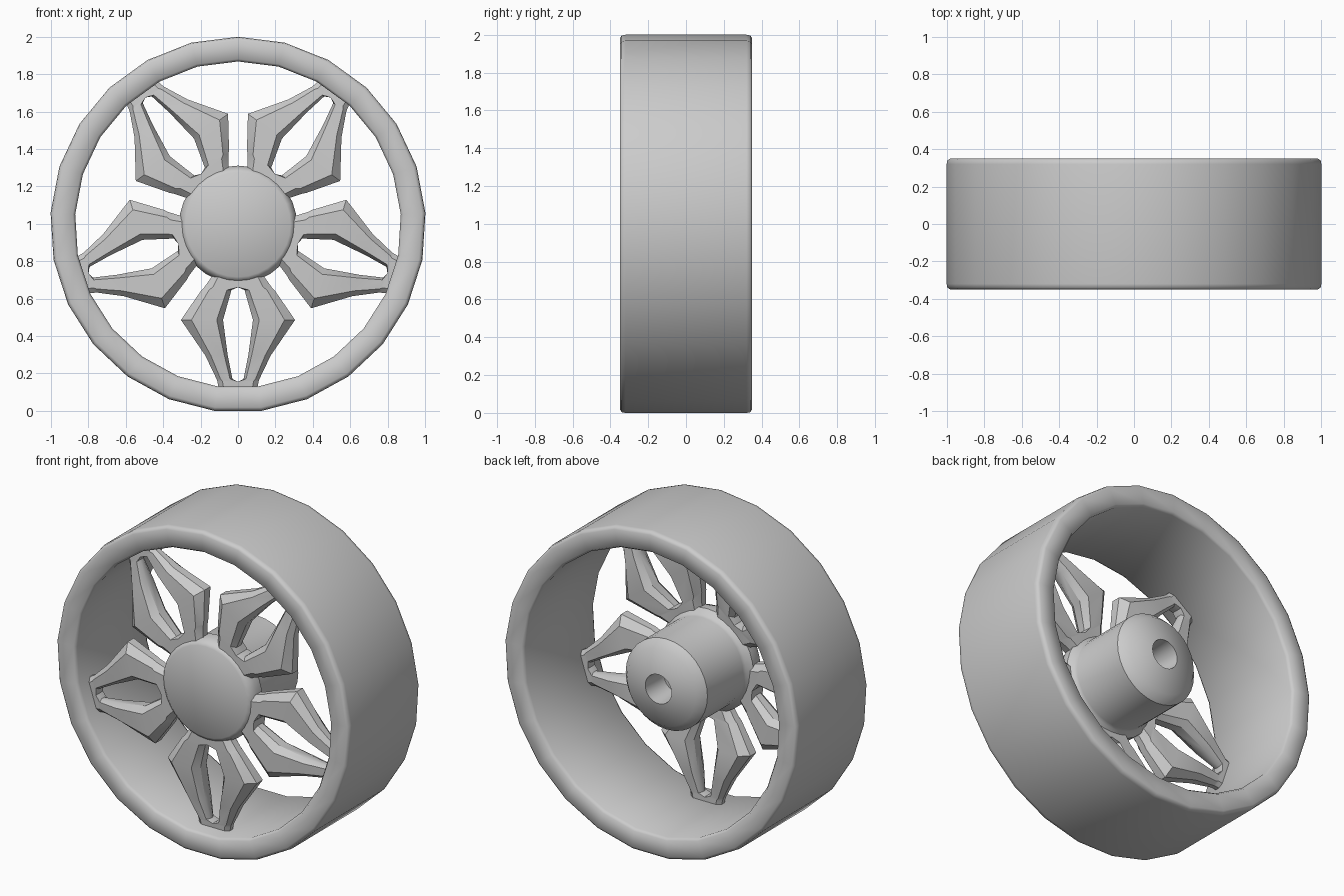
import bpy, bmesh, math
from mathutils import Matrix, Vector

cube = bpy.data.objects.get("Cube")
if cube:
    bpy.data.objects.remove(cube, do_unlink=True)

CENTRE = Vector((0, 0, 0.996))


def finish(name, bm, angle):
    """Turn a bmesh into a shaded object standing at the wheel centre."""
    bmesh.ops.remove_doubles(bm, verts=bm.verts, dist=1e-5)
    bmesh.ops.recalc_face_normals(bm, faces=bm.faces)
    mesh = bpy.data.meshes.new(name)
    bm.to_mesh(mesh)
    bm.free()
    obj = bpy.data.objects.new(name, mesh)
    obj.location = CENTRE
    bpy.context.collection.objects.link(obj)
    bpy.ops.object.select_all(action="DESELECT")
    obj.select_set(True)
    bpy.context.view_layer.objects.active = obj
    bpy.ops.object.shade_smooth_by_angle(angle=math.radians(angle))
    return obj


def revolve(name, profile, sides, closed, angle=40):
    """Spin a (radius, y) profile around the y axis."""
    bm = bmesh.new()
    verts = [bm.verts.new((0, y, r)) for r, y in profile]
    pairs = list(zip(verts, verts[1:]))
    if closed:
        pairs.append((verts[-1], verts[0]))
    edges = [bm.edges.new(p) for p in pairs]
    bmesh.ops.spin(bm, geom=verts + edges, cent=(0, 0, 0), axis=(0, 1, 0),
                   angle=math.tau, steps=sides, use_merge=True)
    return finish(name, bm, angle)


# Tyre: a broad low-poly band with softened lips
half = [(0.885, 0.35), (0.985, 0.35), (1.0, 0.34), (1.004, 0.32)]
tyre_profile = [(0.872, 0.33)] + half
tyre_profile += [(r, -y) for r, y in reversed(tyre_profile)]
revolve("tyre", tyre_profile, 25, True, 60)

# Hub: front flange, long rear barrel, blunt end with an axle socket
revolve("hub", [(0, -0.315), (0.28, -0.315), (0.30, -0.30), (0.315, -0.26),
                (0.315, -0.21), (0.285, -0.18), (0.28, -0.16), (0.28, 0.19),
                (0.235, 0.24), (0.09, 0.27), (0.08, 0.10),
                (0, 0.10)], 32, False)

# Spoke arm stations: distance from axle, inner edge, outer edge, front y, back y
ARM = [(0.25, 0, 0.12, -0.30, -0.20),
       (0.335, 0, 0.18, -0.30, -0.19),
       (0.35, 0.035, 0.195, -0.30, -0.19),
       (0.51, 0.08, 0.305, -0.295, -0.15),
       (0.70, 0.055, 0.175, -0.28, -0.16),
       (0.825, 0.03, 0.115, -0.25, -0.18),
       (0.84, 0, 0.11, -0.25, -0.18),
       (0.89, 0, 0.10, -0.245, -0.18)]


def add_arm(bm, side, turn):
    """Loft one chamfered arm, mirrored by side and turned around the axle."""
    rings = []
    for r, inner, outer, front, back in ARM:
        edge = 0.25 * (outer - inner)
        lip = 0.0 if inner == 0 else 0.6 * edge
        drop = 0.3 * (back - front)
        section = [(inner, back - drop), (inner + lip, back),
                   (outer - edge, back), (outer, back - drop),
                   (outer, front + drop), (outer - edge, front),
                   (inner + lip, front), (inner, front + drop)]
        rings.append([bm.verts.new(turn @ Vector((side * t, y, -r)))
                      for t, y in section])
    count = len(rings[0])
    for a, b in zip(rings, rings[1:]):
        for i in range(count):
            j = (i + 1) % count
            bm.faces.new((a[i], a[j], b[j], b[i]))
    bm.faces.new(rings[0])
    bm.faces.new(rings[-1])


# Five forked spokes, one pointing straight down
for n in range(5):
    spoke = bmesh.new()
    rotation = Matrix.Rotation(n * math.tau / 5, 3, "Y")
    for side in (-1, 1):
        add_arm(spoke, side, rotation)
    finish(f"spoke_{n + 1}", spoke, 30)
